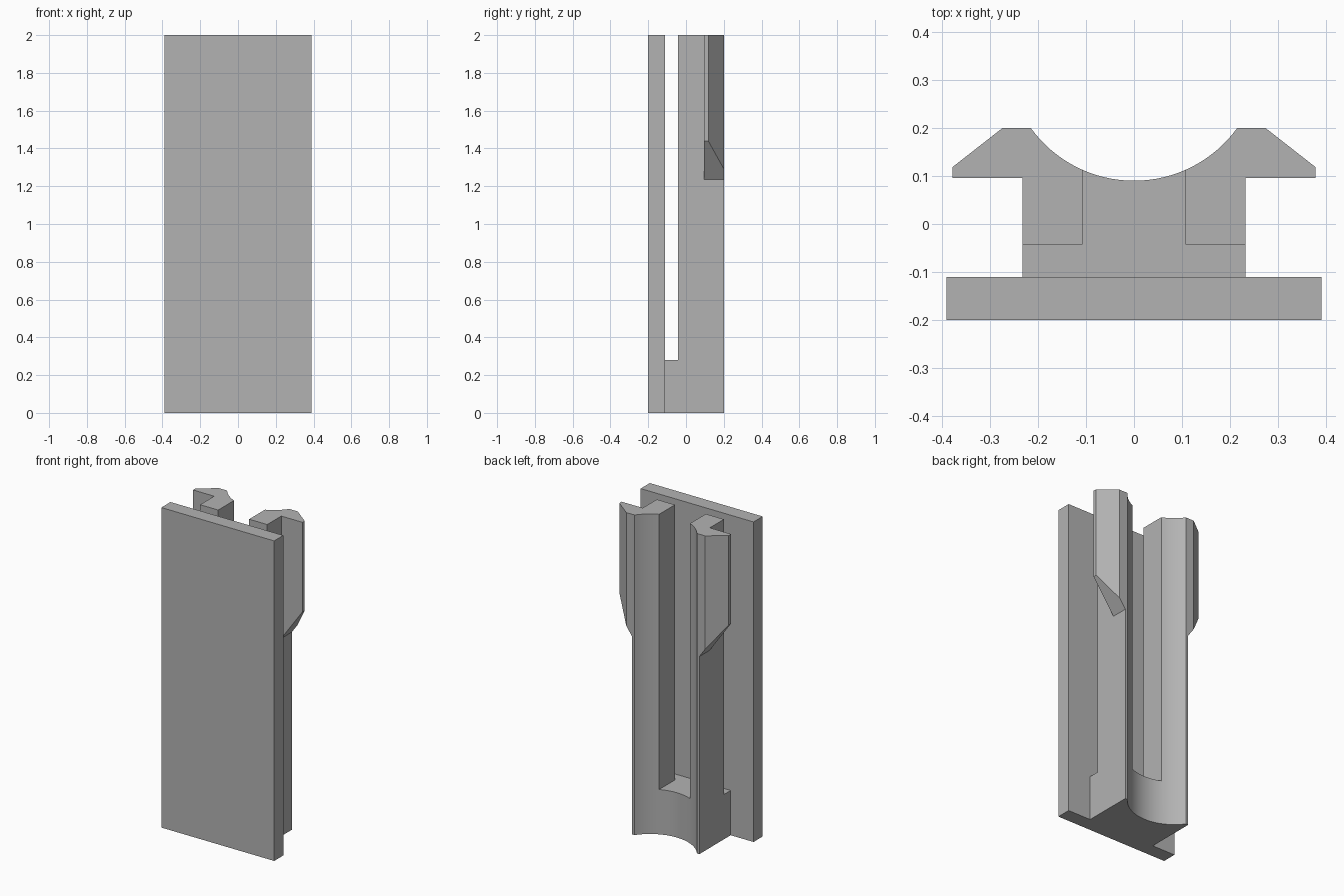
import bpy
import bmesh
from math import asin, sin, cos, radians

cube = bpy.data.objects.get("Cube")
if cube:
    bpy.data.objects.remove(cube, do_unlink=True)

HEIGHT = 2.0
SLOT_FLOOR = 0.28
BODY_X, SLOT_X = 0.232, 0.107
PLATE_BACK, PRONG_FRONT, BACK = -0.11, -0.043, 0.2
ARC_X, ARC_R, ARC_Y = 0.215, 0.265, 0.355

grey = bpy.data.materials.new("plain_grey")
grey.use_nodes = True
grey.diffuse_color = (0.45, 0.45, 0.45, 1)
grey.node_tree.nodes["Principled BSDF"].inputs["Base Color"].default_value = grey.diffuse_color


def extrude(name, profile, bottom, top):
    """Prism from an xy profile; bottom(x) gives the lower height."""
    bm = bmesh.new()
    low = [bm.verts.new((x, y, bottom(x))) for x, y in profile]
    high = [bm.verts.new((x, y, top)) for x, y in profile]
    bm.faces.new(low)
    bm.faces.new(high)
    n = len(profile)
    for i in range(n):
        j = (i + 1) % n
        bm.faces.new((low[i], low[j], high[j], high[i]))
    bmesh.ops.recalc_face_normals(bm, faces=bm.faces)
    mesh = bpy.data.meshes.new(name)
    bm.to_mesh(mesh)
    bm.free()
    mesh.materials.append(grey)
    obj = bpy.data.objects.new(name, mesh)
    bpy.context.collection.objects.link(obj)
    return obj


# Flat front plate
extrude("front_plate", [(-0.39, -BACK), (0.39, -BACK), (0.39, PLATE_BACK), (-0.39, PLATE_BACK)],
        lambda x: 0, HEIGHT)

# Clip body with a round hollow along its back
span = asin(ARC_X / ARC_R)
steps = 32
arc = []
for i in range(steps + 1):
    a = span * (1 - 2 * i / steps)
    arc.append((ARC_R * sin(a), ARC_Y - ARC_R * cos(a)))
body = extrude("clip_body",
               [(-BODY_X, PLATE_BACK), (BODY_X, PLATE_BACK), (BODY_X, BACK)] + arc + [(-BODY_X, BACK)],
               lambda x: 0, HEIGHT)

# T-shaped cutter: gap behind the plate and slot between the prongs
cutter = extrude("slot_cutter",
                 [(-0.5, -0.3), (0.5, -0.3), (0.5, PRONG_FRONT), (SLOT_X, PRONG_FRONT), (SLOT_X, 0.4),
                  (-SLOT_X, 0.4), (-SLOT_X, PRONG_FRONT), (-0.5, PRONG_FRONT)],
                 lambda x: SLOT_FLOOR, HEIGHT + 0.2)
cutter.hide_render = True
cut = body.modifiers.new("slots", 'BOOLEAN')
cut.operation = 'DIFFERENCE'
cut.solver = 'EXACT'
cut.object = cutter
bpy.context.view_layer.objects.active = body
body.select_set(True)
bpy.ops.object.modifier_apply(modifier=cut.name)
bpy.data.objects.remove(cutter, do_unlink=True)
bpy.ops.object.shade_smooth_by_angle(angle=radians(20))

# Hooks on the outside of each prong, tapering inwards at the bottom
for side, label in ((1, "left"), (-1, "right")):
    hook = [(BODY_X, 0.096), (0.378, 0.096), (0.378, 0.118), (0.273, BACK), (BODY_X, BACK)]
    extrude(label + "_hook", [(side * x, y) for x, y in hook],
            lambda x: 1.235 + (abs(x) - BODY_X) * 1.4, HEIGHT)
